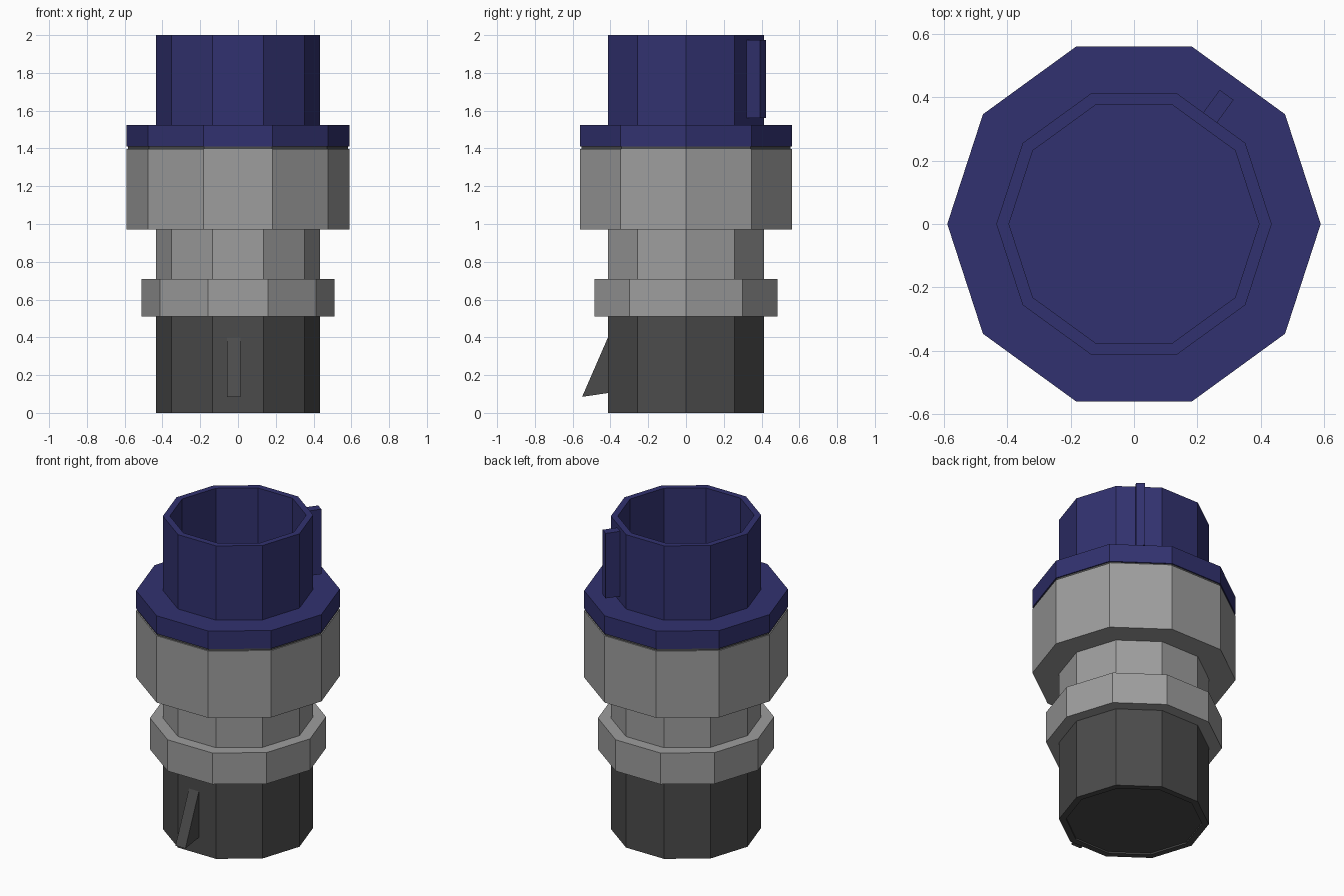
import bpy, bmesh, math

if "Cube" in bpy.data.objects:
    bpy.data.objects.remove(bpy.data.objects["Cube"])

SIDES = 10


def material(name, col):
    m = bpy.data.materials.new(name)
    m.diffuse_color = (*col, 1)
    m.use_nodes = True
    m.node_tree.nodes["Principled BSDF"].inputs["Base Color"].default_value = m.diffuse_color
    return m


BLUE = material("navy blue", (0.031, 0.031, 0.16))
GREY = material("mid grey", (0.34, 0.34, 0.34))
DARK = material("dark grey", (0.07, 0.07, 0.07))


def finish(bm, name, mat):
    bmesh.ops.recalc_face_normals(bm, faces=bm.faces[:])
    me = bpy.data.meshes.new(name)
    bm.to_mesh(me)
    bm.free()
    me.materials.append(mat)
    ob = bpy.data.objects.new(name, me)
    bpy.context.collection.objects.link(ob)
    return ob


def turned(name, profile, mat):
    """Ten-sided solid from (radius, z) rings, capped at both ends."""
    bm = bmesh.new()
    rings = []
    for r, z in profile:
        rings.append([bm.verts.new((r * math.cos(2 * math.pi * i / SIDES),
                                    r * math.sin(2 * math.pi * i / SIDES), z))
                      for i in range(SIDES)])
    for a, b in zip(rings, rings[1:]):
        for i in range(SIDES):
            j = (i + 1) % SIDES
            bm.faces.new((a[i], a[j], b[j], b[i]))
    bm.faces.new(rings[0])
    bm.faces.new(rings[-1])
    return finish(bm, name, mat)


def prism(name, outline, x0, x1, mat):
    """(y, z) outline extruded along x."""
    bm = bmesh.new()
    a, b = [[bm.verts.new((x, y, z)) for y, z in outline] for x in (x0, x1)]
    n = len(outline)
    bm.faces.new(a)
    bm.faces.new(b)
    for i in range(n):
        j = (i + 1) % n
        bm.faces.new((a[i], a[j], b[j], b[i]))
    return finish(bm, name, mat)


# Dark base with shallow recess underneath
turned("base_sleeve", [(0.395, 0.01), (0.395, 0), (0.435, 0), (0.435, 0.51)], DARK)

# Grey middle: lower ring, neck and wide collar
turned("middle_body", [(0.435, 0.51), (0.51, 0.51), (0.51, 0.71), (0.435, 0.71),
                       (0.435, 0.97), (0.59, 0.97), (0.59, 1.397)], GREY)

# Dark seam between collar and flange
turned("gasket", [(0.583, 1.396), (0.583, 1.411)], DARK)

# Blue flange with open socket
turned("socket", [(0.59, 1.41), (0.59, 1.525), (0.435, 1.525), (0.435, 2.0),
                  (0.395, 2.0), (0.395, 1.5)], BLUE)

# Wedge fin on the front of the base
prism("latch_fin", [(-0.40, 0.43), (-0.55, 0.085), (-0.40, 0.107)], -0.057, 0.013, DARK)

# Key rib on the socket, turned onto the face at 54 degrees
rib = prism("key_rib", [(0.405, 1.56), (0.502, 1.56), (0.502, 1.975), (0.405, 1.975)],
            -0.03, 0.024, BLUE)
rib.rotation_euler.z = math.radians(54 - 90)
